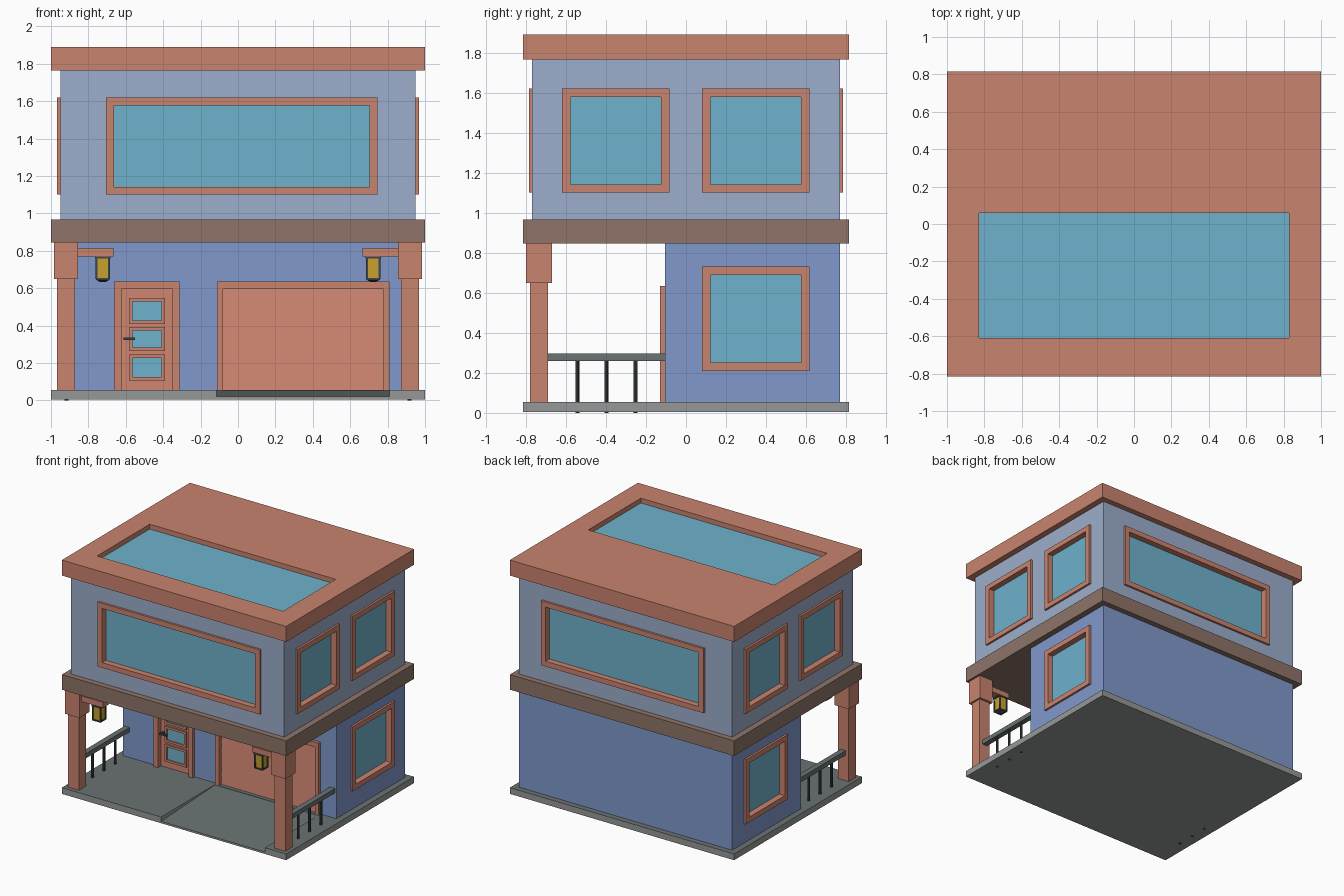
import bpy, bmesh, math
from mathutils import Vector

if "Cube" in bpy.data.objects:
    bpy.data.objects.remove(bpy.data.objects["Cube"])


def material(name, rgb):
    m = bpy.data.materials.new(name)
    lin = [((c / 255 + 0.055) / 1.055) ** 2.4 for c in rgb]
    m.diffuse_color = (*lin, 1)
    m.use_nodes = True
    m.node_tree.nodes["Principled BSDF"].inputs["Base Color"].default_value = m.diffuse_color
    return m


TRIM = material("terracotta trim", (201, 131, 110))
DOOR = material("light terracotta", (208, 134, 113))
LOWER = material("lower wall blue", (128, 153, 204))
UPPER = material("upper wall pale blue", (156, 174, 204))
BROWN = material("band brown", (142, 116, 104))
GLASS = material("window glass", (111, 178, 204))
STONE = material("slab grey", (150, 152, 152))
DARK = material("paving dark grey", (106, 115, 115))
METAL = material("dark metal", (64, 70, 72))
LAMP = material("lamp yellow", (202, 163, 50))

# Each facade direction maps (across, up, outward) to world space
MAP = {
    "front": lambda u, v, d: (u, -d, v),
    "back": lambda u, v, d: (u, d, v),
    "right": lambda u, v, d: (d, u, v),
    "left": lambda u, v, d: (-d, u, v),
    "top": lambda u, v, d: (u, v, d),
}


def finish(name, bm, mat):
    bmesh.ops.recalc_face_normals(bm, faces=bm.faces[:])
    me = bpy.data.meshes.new(name)
    bm.to_mesh(me)
    bm.free()
    me.materials.append(mat)
    ob = bpy.data.objects.new(name, me)
    bpy.context.collection.objects.link(ob)
    return ob


def prism(name, mat, face, pts, d0, d1):
    """Extrude an outline drawn on a facade between two depths."""
    bm = bmesh.new()
    a = [bm.verts.new(MAP[face](u, v, d0)) for u, v in pts]
    b = [bm.verts.new(MAP[face](u, v, d1)) for u, v in pts]
    bm.faces.new(a)
    bm.faces.new(b)
    for i in range(len(a)):
        j = (i + 1) % len(a)
        bm.faces.new((a[i], a[j], b[j], b[i]))
    return finish(name, bm, mat)


def rect(u0, u1, v0, v1):
    return [(u0, v0), (u1, v0), (u1, v1), (u0, v1)]


def box(name, mat, x, y, z):
    return prism(name, mat, "top", rect(*x, *y), *z)


def ring(name, mat, face, r, w, d0, d1):
    """Rectangular frame of width w."""
    u0, u1, v0, v1 = r
    outer, inner = rect(*r), rect(u0 + w, u1 - w, v0 + w, v1 - w)
    bm = bmesh.new()
    loops = [[bm.verts.new(MAP[face](u, v, d)) for u, v in pts]
             for pts, d in ((outer, d0), (outer, d1), (inner, d1), (inner, d0))]
    for k in range(4):
        a, b = loops[k], loops[(k + 1) % 4]
        for i in range(4):
            j = (i + 1) % 4
            bm.faces.new((a[i], a[j], b[j], b[i]))
    return finish(name, bm, mat)


def cut(target, cutter):
    mod = target.modifiers.new("cut", "BOOLEAN")
    mod.operation = "DIFFERENCE"
    mod.solver = "EXACT"
    mod.object = cutter
    bpy.context.view_layer.objects.active = target
    bpy.ops.object.modifier_apply(modifier=mod.name)
    bpy.data.objects.remove(cutter)


def window(name, wall, face, r, surface):
    """Recess in the wall, proud frame and set-back glass."""
    u0, u1, v0, v1 = r
    s = 0.02
    cut(wall, prism("cutter", TRIM, face, rect(u0 + s, u1 - s, v0 + s, v1 - s),
                    surface - 0.05, surface + 0.05))
    ring(name + "_frame", TRIM, face, r, 0.042, surface - 0.045, surface + 0.017)
    prism(name + "_glass", GLASS, face, rect(u0 + s, u1 - s, v0 + s, v1 - s),
          surface - 0.04, surface - 0.032)


# Ground slab with a sloping driveway, dark on top
slab = box("ground_slab", STONE, (-1, 1), (-0.815, 0.815), (0.005, 0.055))
cut(slab, prism("cutter", STONE, "right",
                [(-0.13, 0.052), (-0.13, 0.2), (-0.9, 0.2), (-0.9, 0.0161), (-0.815, 0.02)],
                -0.115, 0.81))
slab.data.materials.append(DARK)
for p in slab.data.polygons:
    p.material_index = 1 if p.normal.z > 0.5 else 0

# Main masses
lower = box("lower_walls", LOWER, (-0.95, 0.95), (-0.105, 0.77), (0.05, 0.85))
upper = box("upper_walls", UPPER, (-0.95, 0.95), (-0.768, 0.768), (0.96, 1.77))
box("floor_band", BROWN, (-1, 1), (-0.815, 0.815), (0.845, 0.967))
roof = box("roof", TRIM, (-1, 1), (-0.815, 0.815), (1.765, 1.89))

# Skylight
cut(roof, box("cutter", TRIM, (-0.83, 0.83), (-0.61, 0.06), (1.845, 2.0)))
box("skylight_glass", GLASS, (-0.83, 0.83), (-0.61, 0.06), (1.843, 1.851))

# Windows
for face in ("front", "back"):
    window(face + "_window", upper, face, (-0.705, 0.745, 1.10, 1.62), 0.768)
for face in ("left", "right"):
    window(face + "_upper_window_a", upper, face, (-0.62, -0.083, 1.10, 1.62), 0.95)
    window(face + "_upper_window_b", upper, face, (0.08, 0.617, 1.10, 1.62), 0.95)
    window(face + "_lower_window", lower, face, (0.08, 0.617, 0.21, 0.73), 0.95)


def doorway(name, u0, u1, w):
    """Three-sided frame around an opening in the front wall."""
    z0, z1 = 0.052, 0.635
    cut(lower, prism("cutter", TRIM, "front", rect(u0 + 0.02, u1 - 0.02, 0.0, z1 - 0.02),
                     0.06, 0.2))
    prism(name + "_frame", TRIM, "front",
          [(u0, z0), (u0 + w, z0), (u0 + w, z1 - 0.04), (u1 - w, z1 - 0.04),
           (u1 - w, z0), (u1, z0), (u1, z1), (u0, z1)], 0.062, 0.13)


# Garage door made of lapped slats
doorway("garage", -0.113, 0.81, 0.033)
step = 0.0675
profile = [(-0.06, 0.055)]
for i in range(8):
    z = 0.055 + i * step
    profile += [(-0.1, z), (-0.094, z + step)]
profile.append((-0.06, 0.595))
prism("garage_door", DOOR, "right", profile, -0.08, 0.777)

# Front door with three framed panes and a lever handle
doorway("entry", -0.662, -0.313, 0.038)
prism("entry_door", DOOR, "front", rect(-0.624, -0.351, 0.055, 0.595), 0.06, 0.09)
for i, (z0, z1) in enumerate(((0.107, 0.246), (0.265, 0.393), (0.41, 0.547))):
    ring(f"door_pane_frame_{i}", TRIM, "front", (-0.583, -0.39, z0, z1), 0.018, 0.088, 0.104)
    prism(f"door_pane_glass_{i}", GLASS, "front", rect(-0.58, -0.395, z0 + 0.005, z1 - 0.005),
          0.088, 0.094)
box("door_handle_stem", METAL, (-0.608, -0.592), (-0.12, -0.088), (0.322, 0.338))
box("door_handle_lever", METAL, (-0.612, -0.55), (-0.128, -0.114), (0.323, 0.337))


def cone(name, mat, loc, r1, r2, z0, z1):
    """Square tapered block aligned to the axes."""
    bm = bmesh.new()
    bmesh.ops.create_cone(bm, cap_ends=True, segments=4, radius1=r1 * math.sqrt(2),
                          radius2=r2 * math.sqrt(2), depth=z1 - z0)
    ca = math.cos(math.pi / 4)
    for v in bm.verts:
        x, y = v.co.x, v.co.y
        v.co = Vector((ca * (x - y) + loc[0], ca * (x + y) + loc[1], v.co.z + (z0 + z1) / 2))
    return finish(name, bm, mat)


# Porch posts, brackets, lanterns and railings on both sides
for side, s in (("left", -1), ("right", 1)):
    def sx(a, b):
        return tuple(sorted((s * a, s * b)))
    box(side + "_post", TRIM, sx(0.872, 0.968), (-0.78, -0.69), (0.05, 0.66))
    box(side + "_post_cap", TRIM, sx(0.855, 0.983), (-0.80, -0.67), (0.65, 0.85))
    box(side + "_bracket", TRIM, sx(0.665, 0.86), (-0.77, -0.70), (0.77, 0.815))
    lx, ly = s * 0.723, -0.735
    cone(side + "_lantern_glow", LAMP, (lx, ly), 0.03, 0.034, 0.652, 0.765)
    cone(side + "_lantern_top", METAL, (lx, ly), 0.041, 0.041, 0.759, 0.771)
    cone(side + "_lantern_base", METAL, (lx, ly), 0.037, 0.037, 0.645, 0.655)
    cone(side + "_lantern_tip", METAL, (lx, ly), 0.015, 0.036, 0.634, 0.645)
    for i, (a, b) in enumerate(((-1, -1), (1, -1), (-1, 1), (1, 1))):
        cone(f"{side}_lantern_bar_{i}", METAL, (lx + a * 0.033, ly + b * 0.033),
             0.005, 0.005, 0.65, 0.765)
    box(side + "_handrail", DARK, sx(0.895, 0.94), (-0.695, -0.10), (0.26, 0.297))
    for i, y in enumerate((-0.543, -0.398, -0.253)):
        bm = bmesh.new()
        bmesh.ops.create_cone(bm, cap_ends=True, segments=8, radius1=0.01, radius2=0.01,
                              depth=0.27)
        bmesh.ops.translate(bm, verts=bm.verts[:], vec=(s * 0.917, y, 0.135))
        finish(f"{side}_baluster_{i}", bm, METAL)
